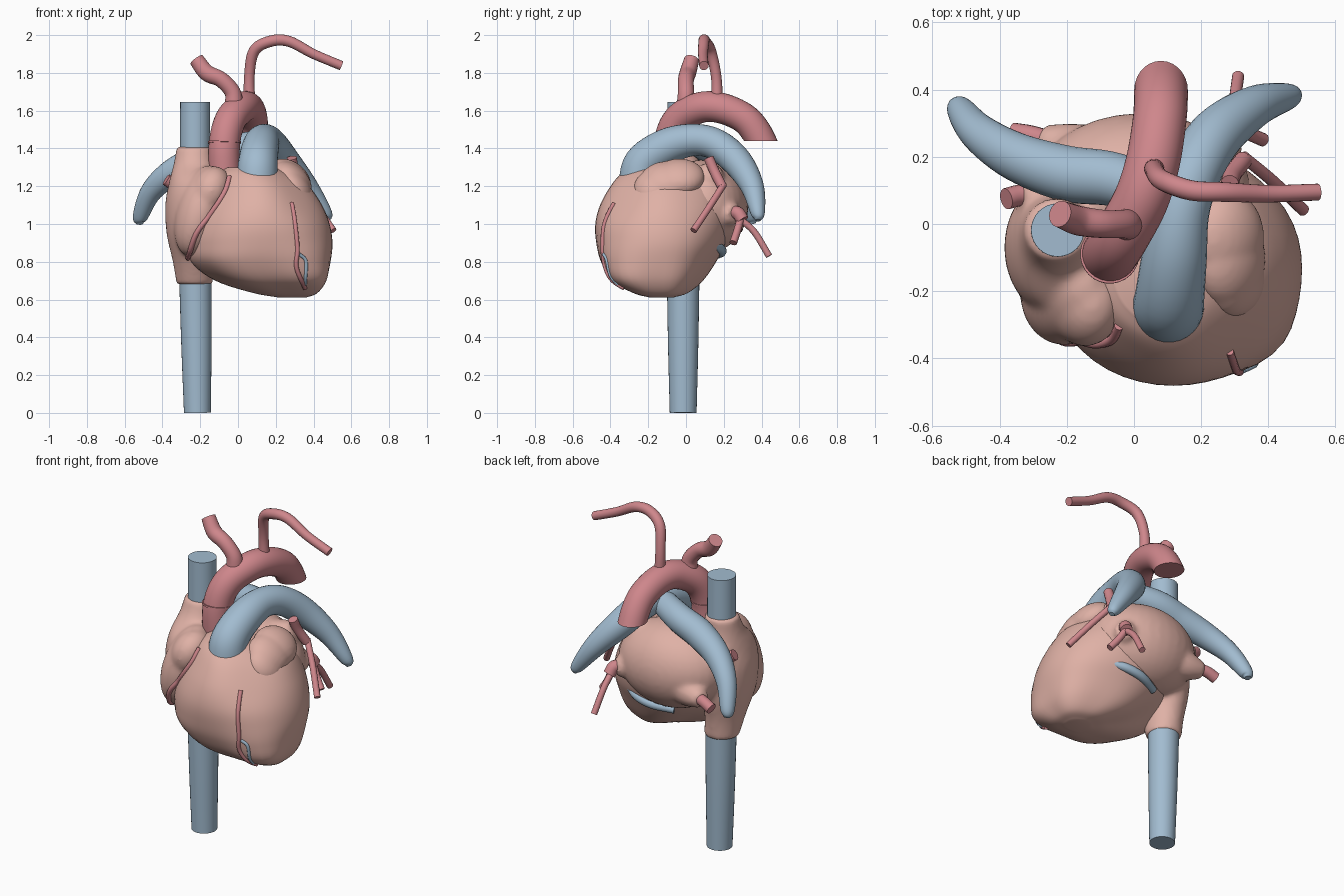
import bpy, bmesh, math
from mathutils import Vector, Matrix
from mathutils.bvhtree import BVHTree

if "Cube" in bpy.data.objects:
    bpy.data.objects.remove(bpy.data.objects["Cube"])


def material(name, rgb):
    m = bpy.data.materials.new(name)
    m.use_nodes = True
    m.diffuse_color = (*rgb, 1)
    m.node_tree.nodes["Principled BSDF"].inputs["Base Color"].default_value = (*rgb, 1)
    return m


FLESH = material("muscle pink", (0.74, 0.44, 0.38))
RED = material("artery red", (0.62, 0.24, 0.26))
BLUE = material("vein blue", (0.36, 0.50, 0.63))


def finish(name, bm, mat):
    bmesh.ops.recalc_face_normals(bm, faces=bm.faces)
    mesh = bpy.data.meshes.new(name)
    bm.to_mesh(mesh)
    bm.free()
    mesh.materials.append(mat)
    obj = bpy.data.objects.new(name, mesh)
    bpy.context.collection.objects.link(obj)
    smooth(obj)
    return obj


def smooth(obj):
    bpy.ops.object.select_all(action='DESELECT')
    obj.select_set(True)
    bpy.context.view_layer.objects.active = obj
    bpy.ops.object.shade_smooth_by_angle(angle=math.radians(45))


def spline(rows, steps):
    """Catmull-Rom interpolation of rows of numbers."""
    rows = [Vector(r) for r in rows]
    ext = [2 * rows[0] - rows[1]] + rows + [2 * rows[-1] - rows[-2]]
    out = []
    for i in range(1, len(ext) - 2):
        a, b, c, d = ext[i - 1:i + 3]
        for s in range(steps):
            t = s / steps
            out.append(b + (c - a) * (t / 2) + (2 * a - 5 * b + 4 * c - d) * (t * t / 2)
                       + (3 * b - a - 3 * c + d) * (t ** 3 / 2))
    return out + [rows[-1]]


def skin(bm, rings):
    """Bridge a list of point rings and cap both ends."""
    loops = [[bm.verts.new(p) for p in ring] for ring in rings]
    n = len(loops[0])
    for a, b in zip(loops, loops[1:]):
        for i in range(n):
            j = (i + 1) % n
            bm.faces.new((a[i], a[j], b[j], b[i]))
    bm.faces.new(loops[0])
    bm.faces.new(loops[-1])


def stack(name, rows, mat, sides=48, steps=6):
    """Upright body; each row is z, min x, max x, min y, max y and a bulge
    that fills the front left corner and trims the opposite one."""
    rings = []
    for (z, x0, x1), (y0, y1, bulge) in zip(spline([r[:3] for r in rows], steps),
                                            spline([r[3:] for r in rows], steps)):
        ring = []
        for t in (math.tau * i / sides for i in range(sides)):
            k = 1 + bulge * math.cos(t + math.pi / 4) * math.sin(2 * t) ** 2
            ring.append(((x0 + x1) / 2 + k * (x1 - x0) / 2 * math.cos(t),
                         (y0 + y1) / 2 + k * (y1 - y0) / 2 * math.sin(t), z))
        rings.append(ring)
    bm = bmesh.new()
    skin(bm, rings)
    return finish(name, bm, mat)


def tube(name, points, radii, mat, sides=20, steps=6):
    """Tapering vessel along a smooth path."""
    path = spline(points, steps)
    widths = spline([(r, 0, 0) for r in radii], steps)
    rings, normal = [], None
    for i, p in enumerate(path):
        tan = (path[min(i + 1, len(path) - 1)] - path[max(i - 1, 0)]).normalized()
        if normal is None:
            normal = tan.orthogonal()
        normal = (normal - tan * normal.dot(tan)).normalized()
        side = tan.cross(normal)
        rings.append([p + (normal * math.cos(t) + side * math.sin(t)) * widths[i][0]
                      for t in (math.tau * k / sides for k in range(sides))])
    bm = bmesh.new()
    skin(bm, rings)
    return finish(name, bm, mat)


def ellipsoid(name, centre, size, turn, mat):
    bm = bmesh.new()
    rot = Matrix.Rotation(turn[1], 4, 'Y') @ Matrix.Rotation(turn[0], 4, 'X')
    bmesh.ops.create_uvsphere(bm, u_segments=32, v_segments=20, radius=1,
                              matrix=Matrix.Translation(centre) @ rot @ Matrix.Diagonal((*size, 1)))
    return finish(name, bm, mat)


def blend(name, parts, voxel, rounds):
    """Fuse overlapping bodies into one soft skin."""
    bpy.ops.object.select_all(action='DESELECT')
    for p in parts:
        p.select_set(True)
    body = parts[0]
    bpy.context.view_layer.objects.active = body
    bpy.ops.object.join()
    body.name = name
    remesh = body.modifiers.new("fuse", 'REMESH')
    remesh.mode, remesh.voxel_size = 'VOXEL', voxel
    soft = body.modifiers.new("soften", 'SMOOTH')
    soft.factor, soft.iterations = 0.5, rounds
    for m in ("fuse", "soften"):
        bpy.ops.object.modifier_apply(modifier=m)
    smooth(body)
    return body


# Ventricles
ventricles = stack("ventricles", [
    (0.61, 0.22, 0.36, -0.19, -0.07, 0.1), (0.635, 0.08, 0.42, -0.28, 0.01, 0.18),
    (0.70, -0.12, 0.465, -0.39, 0.09, 0.2), (0.80, -0.25, 0.49, -0.45, 0.16, 0.12),
    (0.90, -0.27, 0.50, -0.475, 0.21, 0.05), (1.0, -0.25, 0.485, -0.48, 0.23, 0),
    (1.1, -0.21, 0.445, -0.455, 0.22, -0.06), (1.2, -0.16, 0.375, -0.40, 0.18, -0.08),
    (1.265, -0.11, 0.28, -0.345, 0.10, -0.04), (1.3, -0.06, 0.2, -0.29, 0.03, 0)], FLESH)

# Atria, fused with the right auricle and the roots of the veins that enter them
right_atrium = stack("right_atrium", [
    (0.68, -0.325, -0.132, -0.113, 0.08, 0), (0.80, -0.345, -0.13, -0.17, 0.09, 0),
    (0.95, -0.378, -0.10, -0.25, 0.12, 0), (1.1, -0.385, -0.08, -0.27, 0.13, 0),
    (1.22, -0.365, -0.08, -0.25, 0.11, 0), (1.32, -0.34, -0.12, -0.15, 0.08, 0),
    (1.41, -0.325, -0.135, -0.105, 0.075, 0)], FLESH)
atria = blend("atria", [
    right_atrium,
    ellipsoid("left_atrium", (0.02, 0.09, 1.09), (0.33, 0.24, 0.25), (0, 0), FLESH),
    ellipsoid("auricle_body", (-0.2, -0.2, 1.07), (0.125, 0.16, 0.25), (-0.1, 0.28), FLESH),
    ellipsoid("auricle_tip", (-0.145, -0.235, 1.175), (0.105, 0.13, 0.135), (0, 0.4), FLESH),
    tube("root", [(-0.08, 0.16, 1.04), (-0.19, 0.22, 1.01), (-0.285, 0.25, 1.0)], (0.14, 0.085, 0.045), FLESH),
    tube("root", [(-0.1, 0.08, 1.16), (-0.25, 0.09, 1.18), (-0.34, 0.085, 1.2)], (0.13, 0.08, 0.05), FLESH),
    tube("root", [(0.1, 0.14, 1.08), (0.22, 0.2, 1.06), (0.29, 0.26, 1.05)], (0.14, 0.09, 0.05), FLESH),
    tube("root", [(0.08, 0.1, 1.14), (0.2, 0.12, 1.23), (0.28, 0.14, 1.28)], (0.14, 0.1, 0.05), FLESH)],
    0.014, 7)

# Left auricle, a flap draped over the shoulder of the heart
left_auricle = blend("left_auricle", [
    ellipsoid("lobe", (0.275, -0.04, 1.245), (0.125, 0.14, 0.085), (0.05, 0.65), FLESH),
    ellipsoid("lobe", (0.285, -0.11, 1.225), (0.125, 0.14, 0.085), (0.1, 0.8), FLESH),
    ellipsoid("lobe", (0.3, -0.17, 1.19), (0.115, 0.11, 0.075), (0.2, 0.95), FLESH)], 0.012, 6)

# Great veins
tube("lower_great_vein", [(-0.215, -0.015, 0), (-0.22, -0.015, 0.35), (-0.225, -0.015, 0.7)],
     (0.071, 0.08, 0.086), BLUE, 32)
tube("upper_great_vein", [(-0.227, -0.018, 1.3), (-0.227, -0.018, 1.645)], (0.08, 0.079), BLUE, 32)

# Lung arteries
tube("left_lung_artery", [
    (0.1, -0.25, 1.2), (0.105, -0.225, 1.32), (0.12, -0.1, 1.41), (0.14, 0.04, 1.445),
    (0.18, 0.16, 1.42), (0.25, 0.27, 1.33), (0.36, 0.35, 1.2), (0.46, 0.38, 1.06), (0.48, 0.382, 1.02)],
    (0.11, 0.104, 0.097, 0.085, 0.083, 0.08, 0.062, 0.038, 0.015), BLUE, 28)
tube("right_lung_artery", [
    (0.13, 0.06, 1.43), (-0.05, 0.13, 1.39), (-0.2, 0.15, 1.34), (-0.35, 0.2, 1.27),
    (-0.46, 0.27, 1.17), (-0.517, 0.34, 1.04), (-0.522, 0.352, 1.0)],
    (0.07, 0.08, 0.083, 0.072, 0.057, 0.04, 0.018), BLUE, 28)

# Aorta, its far end cut level
aorta = tube("aorta", [
    (-0.07, -0.09, 1.22), (-0.072, -0.09, 1.42), (-0.04, -0.04, 1.55), (0.02, 0.07, 1.615),
    (0.055, 0.18, 1.615), (0.075, 0.3, 1.565), (0.08, 0.37, 1.49), (0.08, 0.43, 1.37)],
    (0.085, 0.083, 0.083, 0.082, 0.081, 0.08, 0.08, 0.08), RED, 28)
bm = bmesh.new()
bm.from_mesh(aorta.data)
far = [f for f in bm.faces if f.calc_center_median().y > 0.2]
far += list({e for f in far for e in f.edges}) + list({v for f in far for v in f.verts})
bmesh.ops.bisect_plane(bm, geom=far, plane_co=(0, 0, 1.44), plane_no=(0, 0, -1), clear_outer=True)
bmesh.ops.holes_fill(bm, edges=[e for e in bm.edges if e.is_boundary])
bm.to_mesh(aorta.data)
bm.free()
smooth(aorta)
tube("aorta_seam", [(-0.072, -0.09, 1.427), (-0.072, -0.089, 1.437)], (0.088, 0.088), RED, 28)

# Branches of the aorta
tube("right_arch_branch", [
    (-0.02, 0.0, 1.63), (-0.03, 0.0, 1.7), (-0.09, 0.0, 1.765), (-0.165, 0.01, 1.8), (-0.22, 0.03, 1.87)],
    (0.05, 0.043, 0.042, 0.044, 0.04), RED)
tube("left_arch_branch", [
    (0.062, 0.165, 1.62), (0.06, 0.16, 1.78), (0.085, 0.13, 1.915), (0.17, 0.1, 1.967),
    (0.27, 0.095, 1.967), (0.4, 0.09, 1.9), (0.548, 0.095, 1.838)],
    (0.032, 0.028, 0.03, 0.03, 0.029, 0.026, 0.025), RED)

# Lung veins
lung_veins = {
    "right_lower": ([(-0.22, 0.235, 1.01), (-0.3, 0.26, 1.0), (-0.36, 0.27, 0.975)], 0.032),
    "right_upper": ([(-0.28, 0.09, 1.19), (-0.34, 0.085, 1.21), (-0.38, 0.075, 1.235)], 0.032),
    "left_upper": ([(0.285, 0.12, 1.35), (0.295, 0.15, 1.28), (0.325, 0.19, 1.2)], 0.027),
    "left_upper_branch": ([(0.325, 0.2, 1.21), (0.41, 0.13, 1.1), (0.505, 0.04, 0.965)], 0.018),
    "left_root": ([(0.25, 0.22, 1.05), (0.29, 0.27, 1.06), (0.305, 0.3, 1.02)], 0.035),
    "left_lower": ([(0.3, 0.28, 1.03), (0.3, 0.36, 0.96), (0.31, 0.44, 0.83)], 0.018),
    "left_lower_branch": ([(0.3, 0.29, 1.03), (0.34, 0.27, 0.96), (0.385, 0.25, 0.9)], 0.02)}
for side, (points, r) in lung_veins.items():
    tube(side + "_lung_vein", points, [r] * len(points), RED, 14)

# Surface vessels, laid on the heart wall
walls = []
for wall in (ventricles, atria, left_auricle):
    bm = bmesh.new()
    bm.from_mesh(wall.data)
    walls.append(BVHTree.FromBMesh(bm))
    bm.free()


def surface_vessel(name, marks, r, mat):
    points = []
    for x, z, _ in spline([(x, z, 0) for x, z in marks], 4):
        hits = [w.ray_cast(Vector((x, -2, z)), Vector((0, 1, 0)))[0] for w in walls]
        points.append(min((h for h in hits if h), key=lambda h: h.y))
    tube(name, points, [r] * len(points), mat, 10, 2)


surface_vessel("right_heart_artery", [(-0.045, 1.25), (-0.07, 1.17), (-0.14, 1.06), (-0.22, 0.95), (-0.265, 0.82)],
               0.014, RED)
surface_vessel("left_heart_artery", [(0.285, 1.11), (0.30, 1.02), (0.315, 0.87), (0.31, 0.77), (0.355, 0.66)],
               0.012, RED)
surface_vessel("front_heart_vein", [(0.325, 0.84), (0.36, 0.8), (0.355, 0.68)], 0.009, BLUE)
tube("rear_heart_vein", [(0.28, 0.14, 0.89), (0.2, 0.18, 0.87), (0.1, 0.185, 0.85), (-0.02, 0.14, 0.83)],
     (0.022, 0.026, 0.026, 0.022), BLUE, 12)
